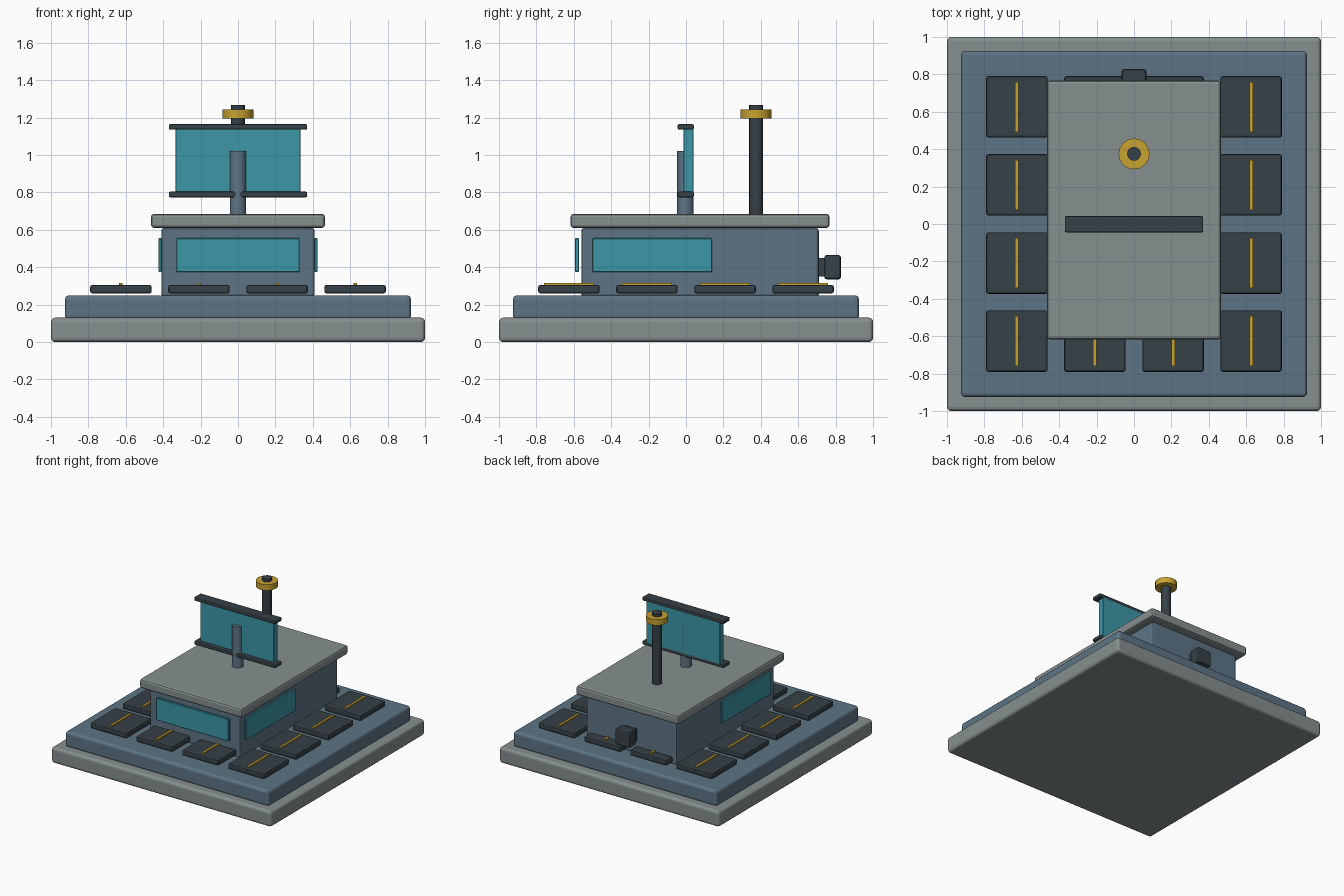
import bpy

if "Cube" in bpy.data.objects:
    bpy.data.objects.remove(bpy.data.objects["Cube"])


def material(name, rgb):
    m = bpy.data.materials.new(name)
    m.diffuse_color = (*rgb, 1)
    m.use_nodes = True
    m.node_tree.nodes["Principled BSDF"].inputs["Base Color"].default_value = m.diffuse_color
    return m


GREY = material("light grey", (0.24, 0.275, 0.275))
SLATE = material("slate blue", (0.11, 0.175, 0.235))
DARK = material("charcoal", (0.037, 0.052, 0.061))
TEAL = material("teal glass", (0.045, 0.31, 0.39))
GOLD = material("gold", (0.58, 0.36, 0.03))


def finish(ob, name, mat, bevel, segments=2):
    ob.name = name
    ob.data.materials.append(mat)
    if bevel:
        mod = ob.modifiers.new("rounded edges", 'BEVEL')
        mod.width = bevel
        mod.segments = segments
        mod.limit_method = 'ANGLE'
    return ob


def box(name, x, y, z, mat, bevel=0.0, segments=2):
    """Box from (min, max) ranges on each axis."""
    bpy.ops.mesh.primitive_cube_add(size=1, location=[(a + b) / 2 for a, b in (x, y, z)])
    ob = bpy.context.object
    ob.scale = [b - a for a, b in (x, y, z)]
    bpy.ops.object.transform_apply(location=False, rotation=False, scale=True)
    return finish(ob, name, mat, bevel, segments)


def cylinder(name, radius, y, z, mat, sides=16):
    bpy.ops.mesh.primitive_cylinder_add(vertices=sides, radius=radius, depth=z[1] - z[0],
                                        location=(0, y, (z[0] + z[1]) / 2))
    ob = finish(bpy.context.object, name, mat, 0)
    bpy.ops.object.shade_smooth_by_angle()
    return ob


# Stepped base
box("base_slab", (-1, 1), (-1, 1), (0, 0.13), GREY, 0.022, 3)
box("upper_plinth", (-0.925, 0.925), (-0.925, 0.925), (0.12, 0.25), SLATE, 0.022, 3)

# Ring of floor panels with gold centre strips
centres = (-0.626, -0.209, 0.209, 0.626)
for i, cx in enumerate(centres):
    for j, cy in enumerate(centres):
        if i in (1, 2) and j in (1, 2):
            continue
        box("floor_panel", (cx - 0.164, cx + 0.164), (cy - 0.164, cy + 0.164),
            (0.26, 0.305), DARK, 0.01)
        box("panel_strip", (cx - 0.009, cx + 0.009), (cy - 0.134, cy + 0.134),
            (0.303, 0.315), GOLD)

# Cabin and roof
box("cabin", (-0.41, 0.41), (-0.56, 0.71), (0.24, 0.61), SLATE, 0.016)
box("roof", (-0.465, 0.465), (-0.617, 0.767), (0.61, 0.685), GREY, 0.016)

# Windows
box("front_window", (-0.33, 0.33), (-0.594, -0.572), (0.375, 0.555), TEAL, 0.003, 1)
for s in (-1, 1):
    box("side_window", sorted((s * 0.409, s * 0.426)), (-0.5, 0.14), (0.375, 0.555), TEAL, 0.003, 1)

# Rear fitting
box("rear_stem", (-0.05, 0.05), (0.70, 0.75), (0.35, 0.45), DARK)
box("rear_knob", (-0.066, 0.066), (0.74, 0.828), (0.335, 0.465), DARK, 0.012)

# Screen on its post
cylinder("screen_post", 0.044, -0.003, (0.68, 1.022), SLATE)
box("screen", (-0.335, 0.335), (-0.013, 0.04), (0.79, 1.15), TEAL, 0.003, 1)
for z in (0.774, 1.135):
    box("screen_rail", (-0.37, 0.37), (-0.045, 0.042), (z, z + 0.03), DARK, 0.008)

# Mast with gold collar
cylinder("mast", 0.037, 0.375, (0.68, 1.266), DARK)
cylinder("mast_collar", 0.083, 0.375, (1.195, 1.243), GOLD)
